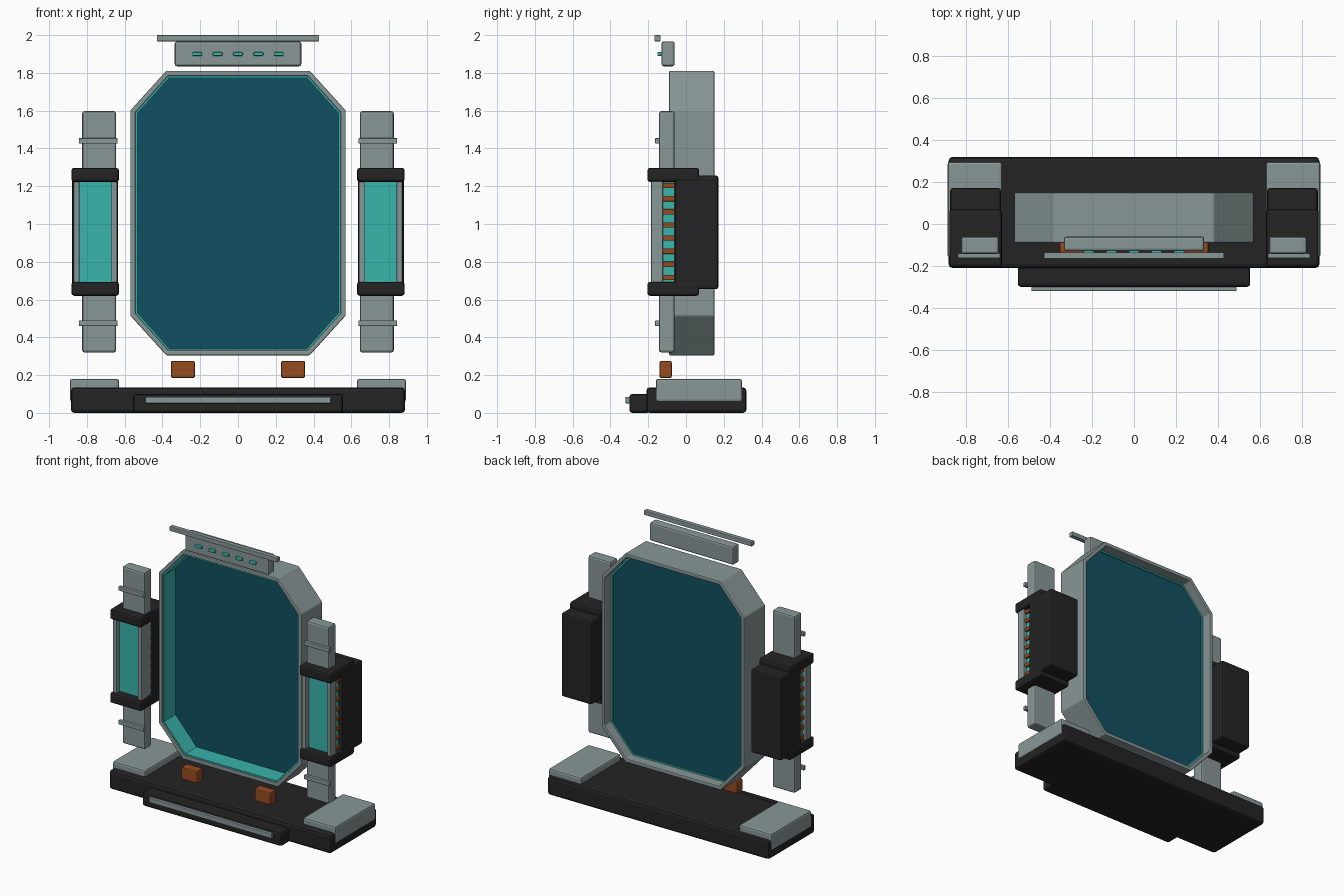
import bpy, bmesh

if "Cube" in bpy.data.objects:
    bpy.data.objects.remove(bpy.data.objects["Cube"], do_unlink=True)


def material(name, rgb):
    m = bpy.data.materials.new(name)
    m.use_nodes = True
    m.diffuse_color = (*rgb, 1)
    m.node_tree.nodes["Principled BSDF"].inputs["Base Color"].default_value = (*rgb, 1)
    return m


GREY = material("steel grey", (0.25, 0.31, 0.31))
BLACK = material("matte black", (0.017, 0.017, 0.017))
TEAL = material("glowing teal", (0.04, 0.46, 0.41))
GLASS = material("deep blue glass", (0.005, 0.08, 0.12))
COPPER = material("copper", (0.30, 0.07, 0.014))


def finish(name, bm, mat, bevel):
    bmesh.ops.recalc_face_normals(bm, faces=bm.faces)
    mesh = bpy.data.meshes.new(name)
    bm.to_mesh(mesh)
    bm.free()
    mesh.materials.append(mat)
    ob = bpy.data.objects.new(name, mesh)
    bpy.context.collection.objects.link(ob)
    if bevel:
        mod = ob.modifiers.new("bevel", "BEVEL")
        mod.width = bevel
        mod.segments = 2
        mod.limit_method = "ANGLE"
    return ob


def box(name, mat, xs, ys, zs, bevel=0.01):
    """Box from its ranges along each axis."""
    bm = bmesh.new()
    bmesh.ops.create_cube(bm, size=1)
    for v in bm.verts:
        for i, (lo, hi) in enumerate((xs, ys, zs)):
            v.co[i] = hi if v.co[i] > 0 else lo
    return finish(name, bm, mat, bevel)


def sided(side, xs):
    return sorted(side * x for x in xs)


def octagon(inset):
    """Chamfered rectangle outline, moved inwards by inset."""
    w, h, mid = 0.57 - inset, 0.753 - inset, 1.058
    cx, cz = 0.19 - 0.586 * inset, 0.21 - 0.586 * inset
    quarter = [(w, h - cz), (w - cx, h)]
    top = quarter + [(-x, z) for x, z in reversed(quarter)]
    return [(x, mid + z) for x, z in top] + [(-x, mid - z) for x, z in top]


def octagon_ring(name, mat, outer, inner, ys, bevel=0):
    bm = bmesh.new()
    loops = [[bm.verts.new((x, y, z)) for x, z in octagon(d)]
             for d, y in ((outer, ys[0]), (outer, ys[1]), (inner, ys[1]), (inner, ys[0]))]
    for a, b in zip(loops, loops[1:] + loops[:1]):
        for i in range(8):
            j = (i + 1) % 8
            bm.faces.new((a[i], a[j], b[j], b[i]))
    return finish(name, bm, mat, bevel)


def octagon_plate(name, mat, inset, ys):
    bm = bmesh.new()
    face = bm.faces.new([bm.verts.new((x, ys[0], z)) for x, z in octagon(inset)])
    ext = bmesh.ops.extrude_face_region(bm, geom=[face])["geom"]
    for v in ext:
        if isinstance(v, bmesh.types.BMVert):
            v.co.y = ys[1]
    bm.faces.new([v for v in reversed(bm.verts[:8])]) if len(bm.faces) < 10 else None
    return finish(name, bm, mat, 0)


# Base with front step and light strip
box("base", BLACK, (-0.885, 0.885), (-0.21, 0.32), (0, 0.135), 0.018)
box("front_step", BLACK, (-0.555, 0.555), (-0.30, -0.19), (0, 0.10), 0.015)
box("step_strip", GREY, (-0.49, 0.49), (-0.32, -0.295), (0.05, 0.085), 0.004)

# Octagonal frame with lining and glass
octagon_ring("frame", GREY, 0, 0.027, (-0.09, 0.15), 0.006)
octagon_ring("frame_lining", TEAL, 0.026, 0.037, (-0.08, 0.078))
octagon_plate("glass", GLASS, 0.036, (0.05, 0.07))

# Header panel, bar and indicators
box("header_panel", GREY, (-0.335, 0.335), (-0.13, -0.06), (1.835, 1.967), 0.012)
box("header_bar", GREY, (-0.43, 0.43), (-0.167, -0.135), (1.967, 2.0), 0.004)
for i in range(5):
    x = (i - 2) * 0.108
    box(f"indicator_{i + 1}", TEAL, (x - 0.026, x + 0.026), (-0.152, -0.128),
        (1.89, 1.91), 0.006)

# Mirrored feet and side columns
for side, tag in ((1, "left"), (-1, "right")):
    def part(name, mat, xs, ys, zs, bevel=0.01):
        return box(f"{tag}_{name}", mat, sided(side, xs), ys, zs, bevel)

    part("pad", GREY, (0.63, 0.89), (-0.16, 0.297), (0.06, 0.18), 0.012)
    part("bracket", COPPER, (0.228, 0.355), (-0.14, -0.075), (0.185, 0.275), 0.008)
    part("column", GREY, (0.645, 0.825), (-0.143, -0.06), (0.32, 1.597), 0.012)
    for z in (0.475, 1.44):
        part("column_band", GREY, (0.638, 0.842), (-0.163, -0.14), (z - 0.015, z + 0.015), 0.004)
    for z in (0.657, 1.26):
        part("cap", BLACK, (0.63, 0.882), (-0.205, 0.07), (z - 0.037, z + 0.037), 0.014)
    part("housing", BLACK, (0.635, 0.878), (-0.06, 0.172), (0.655, 1.257), 0.014)
    part("core", TEAL, (0.66, 0.845), (-0.15, -0.055), (0.68, 1.235), 0)
    for x in (0.655, 0.855):
        part("rail", GREY, (x - 0.015, x + 0.015), (-0.185, -0.123), (0.68, 1.235), 0.004)
    for i in range(8):
        z = 0.717 + i * 0.0695
        part("coil", COPPER, (0.65, 0.858), (-0.124, -0.055), (z - 0.014, z + 0.014), 0.003)
